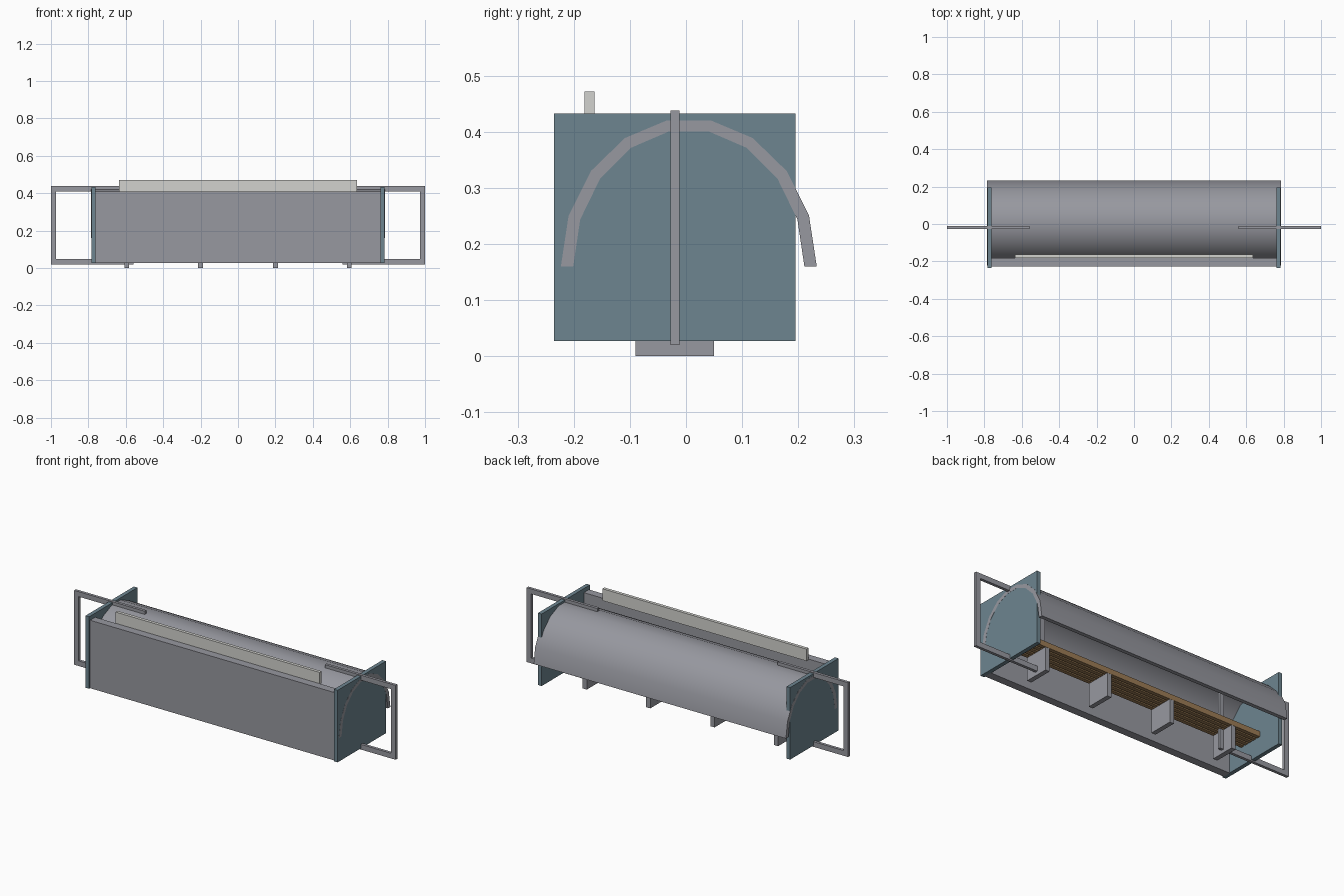
import bpy
import math

cube = bpy.data.objects.get("Cube")
if cube:
    bpy.data.objects.remove(cube, do_unlink=True)


def material(name, rgb):
    m = bpy.data.materials.new(name)
    m.use_nodes = True
    color = (*rgb, 1)
    m.diffuse_color = color
    m.node_tree.nodes["Principled BSDF"].inputs["Base Color"].default_value = color
    return m


METAL = material("grey metal", (0.31, 0.315, 0.35))
PLATE = material("slate blue", (0.155, 0.235, 0.28))
TRIM = material("pale trim", (0.65, 0.65, 0.62))
WOOD = material("brown wood", (0.33, 0.20, 0.09))


def prism(name, profile, x0, x1, mat):
    """Extrude a closed (y, z) profile along x."""
    n = len(profile)
    verts = [(x, y, z) for x in (x0, x1) for y, z in profile]
    faces = [(i, (i + 1) % n, (i + 1) % n + n, i + n) for i in range(n)]
    faces += [tuple(reversed(range(n))), tuple(range(n, 2 * n))]
    mesh = bpy.data.meshes.new(name)
    mesh.from_pydata(verts, [], faces)
    mesh.materials.append(mat)
    obj = bpy.data.objects.new(name, mesh)
    bpy.context.collection.objects.link(obj)
    # Consistent outward normals
    bpy.context.view_layer.objects.active = obj
    bpy.ops.object.select_all(action="DESELECT")
    obj.select_set(True)
    bpy.ops.object.mode_set(mode="EDIT")
    bpy.ops.mesh.select_all(action="SELECT")
    bpy.ops.mesh.normals_make_consistent(inside=False)
    bpy.ops.object.mode_set(mode="OBJECT")
    return obj


def box(name, x, y, z, mat):
    profile = [(y[0], z[0]), (y[1], z[0]), (y[1], z[1]), (y[0], z[1])]
    return prism(name, profile, min(x), max(x), mat)


# Curved roof: nine-segment half ellipse with thickness
SEGMENTS = 9


def arc(a, b):
    steps = [math.pi * i / SEGMENTS for i in range(SEGMENTS + 1)]
    return [(0.005 + a * math.cos(t), 0.16 + b * math.sin(t)) for t in steps]


roof = prism("curved_roof", arc(0.228, 0.264) + arc(0.206, 0.244)[::-1],
             -0.785, 0.785, METAL)
bpy.ops.object.shade_smooth_by_angle(angle=math.radians(30))

# Front wall and the pale rail behind its top edge
box("front_wall", (-0.765, 0.765), (-0.226, -0.181), (0.027, 0.409), METAL)
box("top_rail", (-0.635, 0.635), (-0.181, -0.163), (0.405, 0.472), TRIM)

# Seat slats
COUNT, WIDTH, PITCH = 5, 0.021, 0.03
for i in range(COUNT):
    y = -0.09 + i * PITCH
    box(f"seat_slat_{i + 1}", (-0.765, 0.765), (y, y + WIDTH), (0.13, 0.16), WOOD)

# Seat feet
for i, x in enumerate((-0.595, -0.2, 0.2, 0.595)):
    box(f"seat_foot_{i + 1}", (x - 0.013, x + 0.013), (-0.09, 0.05), (0, 0.13), METAL)

# End plates and rectangular bar frames on both sides
BAR_Y = (-0.028, -0.012)
for side, s in (("left", 1), ("right", -1)):
    box(f"{side}_end_plate", (s * 0.762, s * 0.7845), (-0.235, 0.195),
        (0.027, 0.432), PLATE)
    box(f"{side}_frame_top", (s * 0.56, s), BAR_Y, (0.41, 0.438), METAL)
    box(f"{side}_frame_bottom", (s * 0.56, s), BAR_Y, (0.02, 0.049), METAL)
    box(f"{side}_frame_outer_post", (s * 0.973, s), BAR_Y, (0.049, 0.41), METAL)
    box(f"{side}_frame_inner_post", (s * 0.56, s * 0.587), BAR_Y, (0.049, 0.41), METAL)
